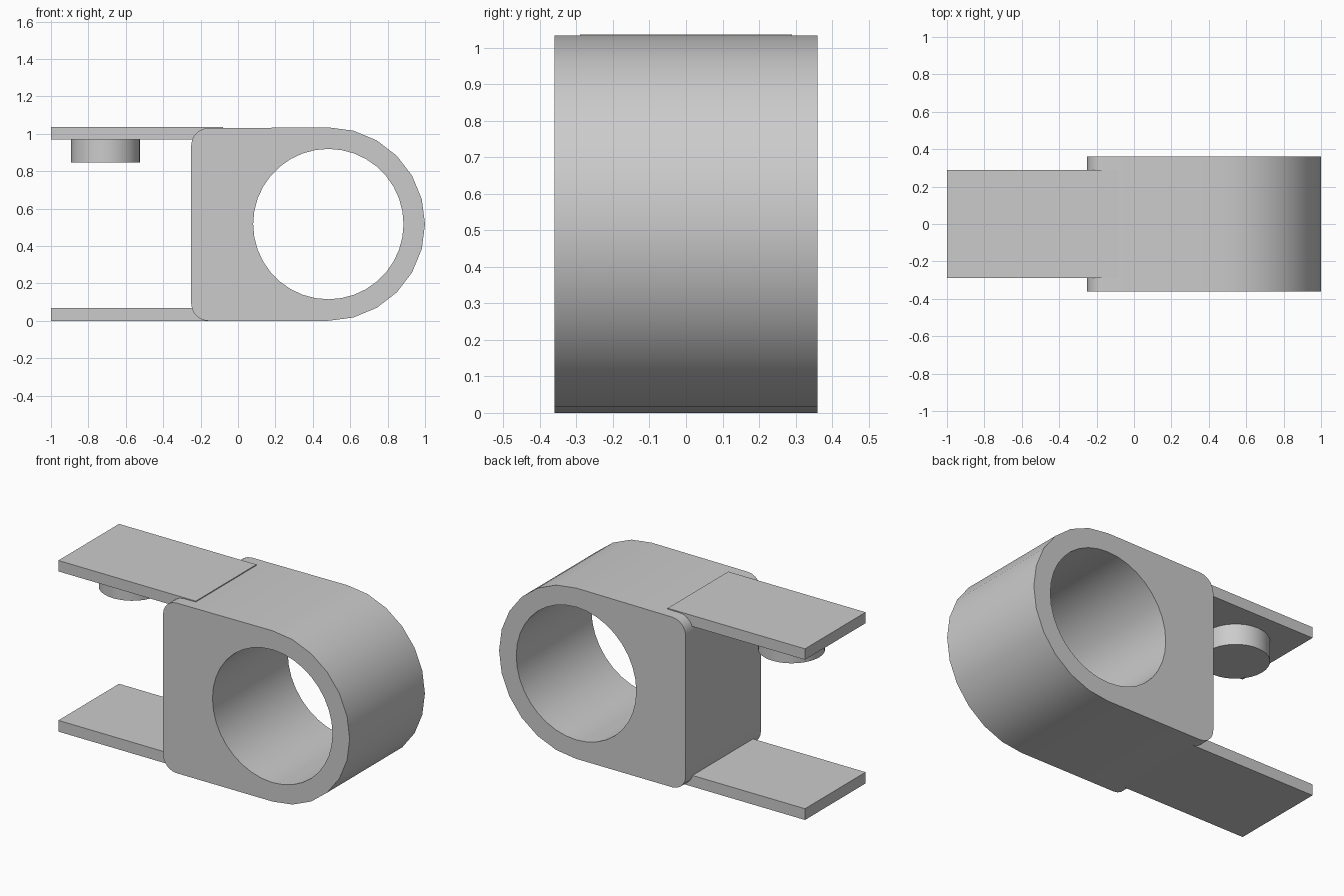
import bpy, bmesh
from math import sin, cos, radians

if "Cube" in bpy.data.objects:
    bpy.data.objects.remove(bpy.data.objects["Cube"], do_unlink=True)

# One plain grey for the whole part
GREY = (0.6, 0.6, 0.6, 1)
grey = bpy.data.materials.new("plain_grey")
grey.use_nodes = True
grey.diffuse_color = GREY
grey.node_tree.nodes["Principled BSDF"].inputs["Base Color"].default_value = GREY

HALF_DEPTH = 0.36
LEFT, FLAT_TOP, CORNER = -0.25, 1.03, 0.09
BORE_X, BORE_Z, BORE_R, OUTER_R = 0.483, 0.517, 0.402, 0.517


def arc(cx, cz, r, start, end, steps):
    angles = [radians(start + (end - start) * i / steps) for i in range(steps + 1)]
    return [(cx + r * cos(a), cz + r * sin(a)) for a in angles]


def finish(name, bm):
    bmesh.ops.recalc_face_normals(bm, faces=bm.faces)
    mesh = bpy.data.meshes.new(name)
    bm.to_mesh(mesh)
    bm.free()
    mesh.materials.append(grey)
    obj = bpy.data.objects.new(name, mesh)
    bpy.context.collection.objects.link(obj)
    return obj


def extrude_profile(name, points, half_depth):
    """Extrude an x-z outline along y."""
    bm = bmesh.new()
    face = bm.faces.new([bm.verts.new((x, -half_depth, z)) for x, z in points])
    new = bmesh.ops.extrude_face_region(bm, geom=[face])["geom"]
    verts = [v for v in new if isinstance(v, bmesh.types.BMVert)]
    bmesh.ops.translate(bm, verts=verts, vec=(0, 2 * half_depth, 0))
    return finish(name, bm)


def smooth(obj):
    bpy.ops.object.select_all(action='DESELECT')
    obj.select_set(True)
    bpy.context.view_layer.objects.active = obj
    bpy.ops.object.shade_smooth_by_angle(angle=radians(30))


# Clamp body: round nose at +x, small rounded corners at -x
outline = (arc(BORE_X, BORE_Z, OUTER_R, -90, 90, 12)
           + arc(LEFT + CORNER, FLAT_TOP - CORNER, CORNER, 90, 180, 5)
           + arc(LEFT + CORNER, CORNER, CORNER, 180, 270, 5))
body = extrude_profile("clamp_body", outline, HALF_DEPTH)

# Bore through the body
cutter = extrude_profile("bore_cutter", arc(BORE_X, BORE_Z, BORE_R, 0, 350, 35), HALF_DEPTH + 0.1)
cutter.hide_render = True
cut = body.modifiers.new("bore", 'BOOLEAN')
cut.operation, cut.solver, cut.object = 'DIFFERENCE', 'EXACT', cutter
bpy.context.view_layer.objects.active = body
bpy.ops.object.modifier_apply(modifier=cut.name)
bpy.data.objects.remove(cutter, do_unlink=True)
smooth(body)

# Upper and lower flat arms
for name, right, low, high in (("upper_arm", -0.08, 0.97, 1.036),
                               ("lower_arm", -0.16, 0.0, 0.068)):
    extrude_profile(name, [(-1, low), (right, low), (right, high), (-1, high)], 0.29)

# Round peg under the upper arm
bm = bmesh.new()
bmesh.ops.create_cone(bm, cap_ends=True, segments=32, radius1=0.184, radius2=0.184, depth=0.135)
bmesh.ops.translate(bm, verts=bm.verts, vec=(-0.708, 0, 0.9125))
smooth(finish("round_peg", bm))
